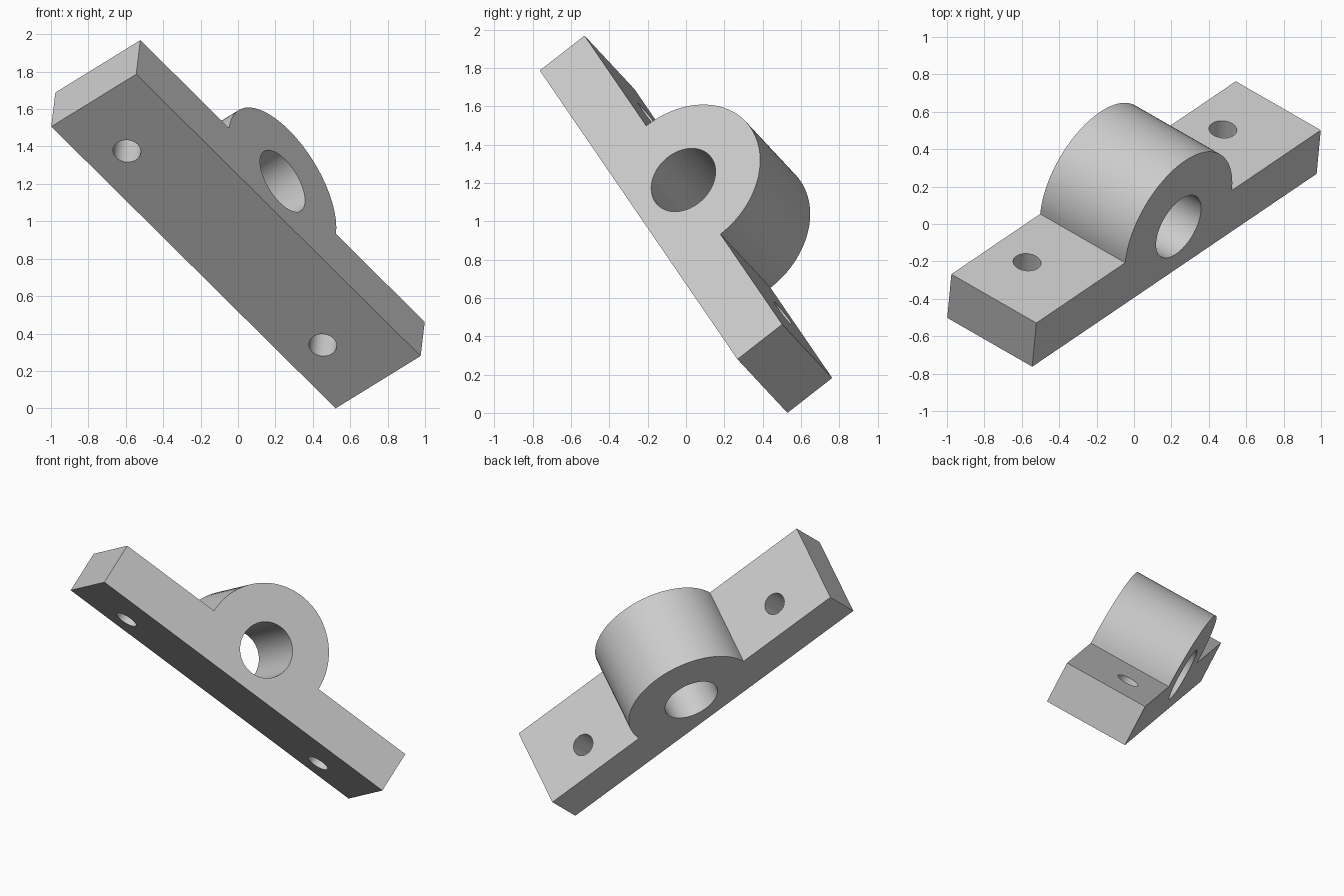
import bpy, bmesh, math
from mathutils import Matrix, Vector

cube = bpy.data.objects.get("Cube")
if cube:
    bpy.data.objects.remove(cube, do_unlink=True)

LENGTH, WIDTH, THICK = 2.376, 0.594, 0.297
BOSS_R, BORE_R = 0.446, 0.187
BOLT_R, BOLT_X, BOLT_Y = 0.0745, 0.818, 0.0775

grey = bpy.data.materials.new("plain grey")
grey.use_nodes = True
grey.diffuse_color = (0.6, 0.6, 0.6, 1)
grey.node_tree.nodes["Principled BSDF"].inputs["Base Color"].default_value = (0.6, 0.6, 0.6, 1)


def make_object(name, bm):
    bmesh.ops.recalc_face_normals(bm, faces=bm.faces)
    mesh = bpy.data.meshes.new(name)
    bm.to_mesh(mesh)
    bm.free()
    mesh.materials.append(grey)
    obj = bpy.data.objects.new(name, mesh)
    bpy.context.scene.collection.objects.link(obj)
    return obj


def drill(body, name, radius, matrix):
    """Cut a round through hole along the local z of the matrix."""
    bm = bmesh.new()
    bmesh.ops.create_cone(bm, cap_ends=True, segments=64, radius1=radius,
                          radius2=radius, depth=1, matrix=matrix)
    cutter = make_object(name, bm)
    cutter.hide_render = True
    mod = body.modifiers.new(name, "BOOLEAN")
    mod.operation = "DIFFERENCE"
    mod.solver = "EXACT"
    mod.object = cutter
    bpy.ops.object.modifier_apply(modifier=mod.name)
    bpy.data.objects.remove(cutter, do_unlink=True)


# Side profile: flat plate with a half-round boss, extruded across the width
hx, hz = LENGTH / 2, THICK / 2
profile = [(-hx, hz), (-hx, -hz), (hx, -hz), (hx, hz)]
steps = 48
for i in range(steps + 1):
    a = math.pi * i / steps
    profile.append((BOSS_R * math.cos(a), hz + BOSS_R * math.sin(a)))
bm = bmesh.new()
face = bm.faces.new([bm.verts.new((x, -WIDTH / 2, z)) for x, z in profile])
ext = bmesh.ops.extrude_face_region(bm, geom=[face])
bmesh.ops.translate(bm, vec=(0, WIDTH, 0),
                    verts=[v for v in ext["geom"] if isinstance(v, bmesh.types.BMVert)])
bracket = make_object("bearing_bracket", bm)

bpy.ops.object.select_all(action="DESELECT")
bracket.select_set(True)
bpy.context.view_layer.objects.active = bracket

# Shaft bore through the boss and two bolt holes through the plate
drill(bracket, "bore_cutter", BORE_R,
      Matrix.Translation((0, 0, hz)) @ Matrix.Rotation(math.pi / 2, 4, "X"))
for side in (-1, 1):
    drill(bracket, "bolt_cutter", BOLT_R, Matrix.Translation((side * BOLT_X, BOLT_Y, 0)))

bpy.ops.object.shade_smooth_by_angle(angle=math.radians(30))

# Tilt the bracket into its resting pose
along = Vector((0.640, 0.434, -0.634)).normalized()
across = Vector((0.0746, 0.787, 0.613)).cross(along).normalized()
up = along.cross(across)
pose = Matrix((along, across, up)).transposed().to_4x4()
bracket.data.transform(pose)
lowest = min(v.co.z for v in bracket.data.vertices)
bracket.data.transform(Matrix.Translation((0, 0, -lowest)))
